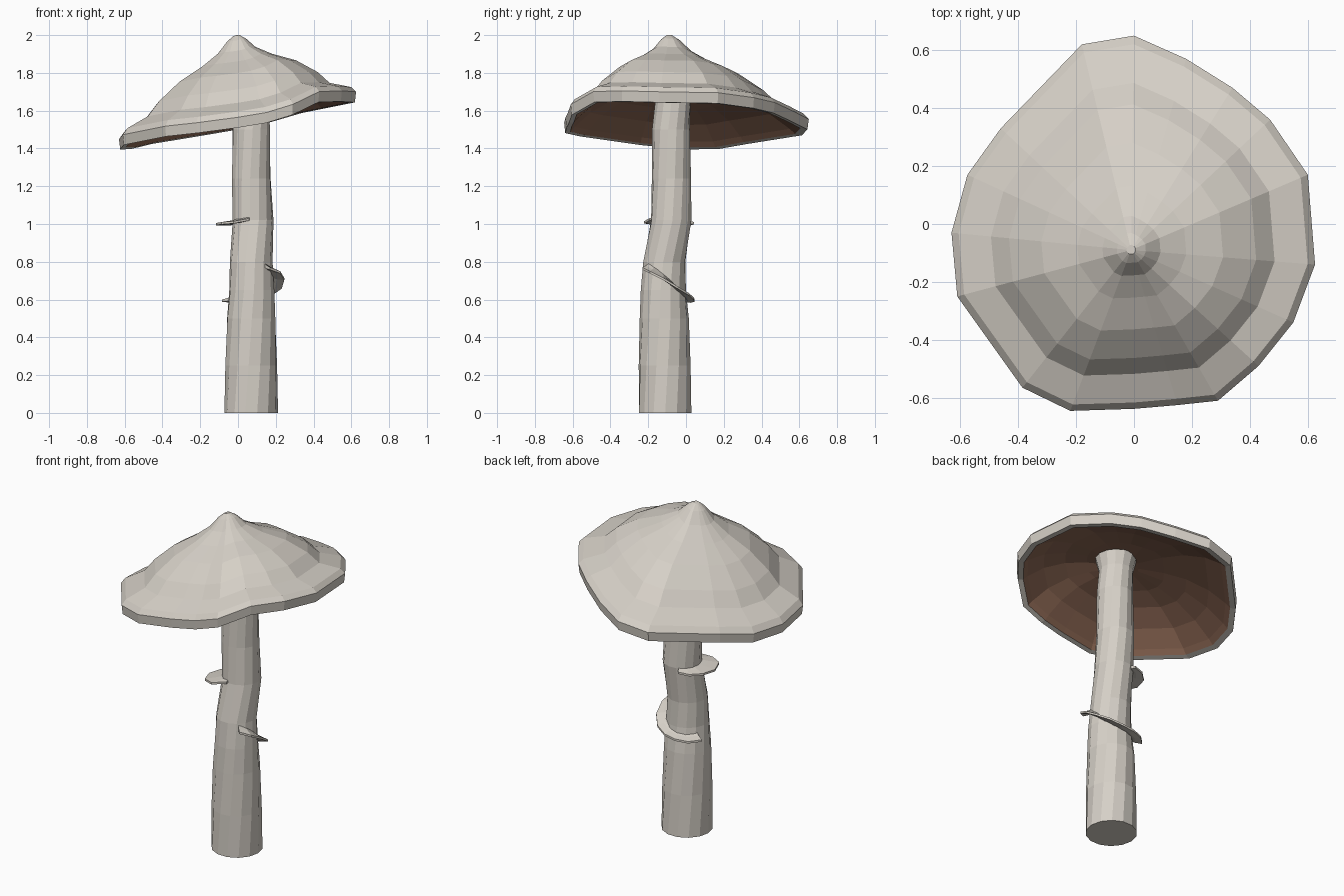
import bpy, bmesh, math
from mathutils import Vector

if "Cube" in bpy.data.objects:
    bpy.data.objects.remove(bpy.data.objects["Cube"])


def material(name, rgb):
    m = bpy.data.materials.new(name)
    m.diffuse_color = (*rgb, 1)
    m.use_nodes = True
    m.node_tree.nodes["Principled BSDF"].inputs["Base Color"].default_value = m.diffuse_color
    return m


PALE = material("pale_grey", (0.67, 0.63, 0.57))
BROWN = material("gill_brown", (0.27, 0.14, 0.09))


def loft(name, rings, mats, rule=lambda k: 0):
    """Skin closed rings of points in order, closing both ends."""
    bm = bmesh.new()
    loops = [[bm.verts.new(p) for p in ring] for ring in rings]
    n = len(loops[0])
    for k, (a, b) in enumerate(zip(loops, loops[1:])):
        for i in range(n):
            j = (i + 1) % n
            bm.faces.new((a[i], a[j], b[j], b[i])).material_index = rule(k)
    bm.faces.new(loops[0]).material_index = rule(0)
    bm.faces.new(loops[-1]).material_index = rule(len(loops) - 2)
    bmesh.ops.recalc_face_normals(bm, faces=bm.faces)
    me = bpy.data.meshes.new(name)
    bm.to_mesh(me)
    bm.free()
    for m in mats:
        me.materials.append(m)
    ob = bpy.data.objects.new(name, me)
    bpy.context.collection.objects.link(ob)
    return ob


# Stem: z, centre x, centre y, radius, with a slight twist
stem = [(0, .07, -.11, .142), (.25, .07, -.113, .138), (.5, .07, -.115, .13),
        (.65, .073, -.12, .12), (.8, .07, -.115, .113), (1.02, .08, -.078, .108),
        (1.24, .07, -.077, .104), (1.5, .07, -.08, .1), (1.64, .07, -.07, .095),
        (1.72, .07, -.07, .115)]
SIDES = 14
loft("stem", [[Vector((cx + r * math.cos(a), cy + r * math.sin(a), z))
               for a in (math.tau * i / SIDES + z * .5 for i in range(SIDES))]
              for z, cx, cy, r in stem], [PALE])

# Cap: irregular rim outline (x, y, lift), blended from the apex by a profile
rim = [(.6, .17, 0), (.47, .36, 0), (.34, .47, 0), (.18, .57, -.015), (0, .65, -.02),
       (-.18, .62, -.015), (-.46, .33, -.005), (-.575, .17, -.01), (-.63, -.03, 0),
       (-.61, -.25, .02), (-.385, -.565, .02), (-.22, -.645, .005), (0, -.638, -.01),
       (.15, -.625, -.015), (.29, -.61, 0), (.43, -.49, .04), (.55, -.34, .02),
       (.625, -.14, 0)]
apex = (-.01, -.09)
TILT = .2
profile = [(.025, 2.0), (.08, 1.975), (.16, 1.92), (.3, 1.865), (.5, 1.805), (.68, 1.72),
           (.78, 1.65), (.96, 1.605), (1, 1.575), (.99, 1.52), (.94, 1.525),
           (.9, 1.55), (.75, 1.62), (.55, 1.675), (.35, 1.70), (.12, 1.71)]


def cap_ring(t, z):
    ring = []
    for x, y, lift in rim:
        px = apex[0] + (x - apex[0]) * t
        py = apex[1] + (y - apex[1]) * t
        ring.append(Vector((px, py, z + TILT * px + lift * t)))
    return ring


loft("cap", [cap_ring(t, z) for t, z in profile], [PALE, BROWN],
     lambda k: 1 if k >= 10 else 0)


# Shelf growths: thin curved plates hugging the stem
def shelf(name, centre, stations, inner, rise):
    """stations: (angle in degrees, outer radius, height)."""
    rings = []
    for deg, r, z in stations:
        d = Vector((math.cos(math.radians(deg)), math.sin(math.radians(deg)), 0))
        c = Vector((*centre, z))
        mid = (inner + r) / 2
        section = [(inner, rise), (mid, rise * .4), (r, 0), (r, -.012),
                   (mid, rise * .4 - .018), (inner, rise - .022)]
        rings.append([c + d * q + Vector((0, 0, h)) for q, h in section])
    loft(name, rings, [PALE])


shelf("upper_shelf", (.08, -.075),
      [(115, .13, 1.01), (140, .155, 1.005), (165, .18, 1.005), (190, .2, 1.005),
       (215, .205, 1.01), (235, .18, 1.015), (260, .12, 1.03)], .085, .02)
shelf("lower_shelf", (.07, -.12),
      [(-48, .15, .77), (-25, .17, .75), (0, .175, .715), (25, .178, .67), (50, .175, .635),
       (75, .168, .61), (100, .168, .6), (125, .175, .595), (150, .178, .6)], .1, .025)
